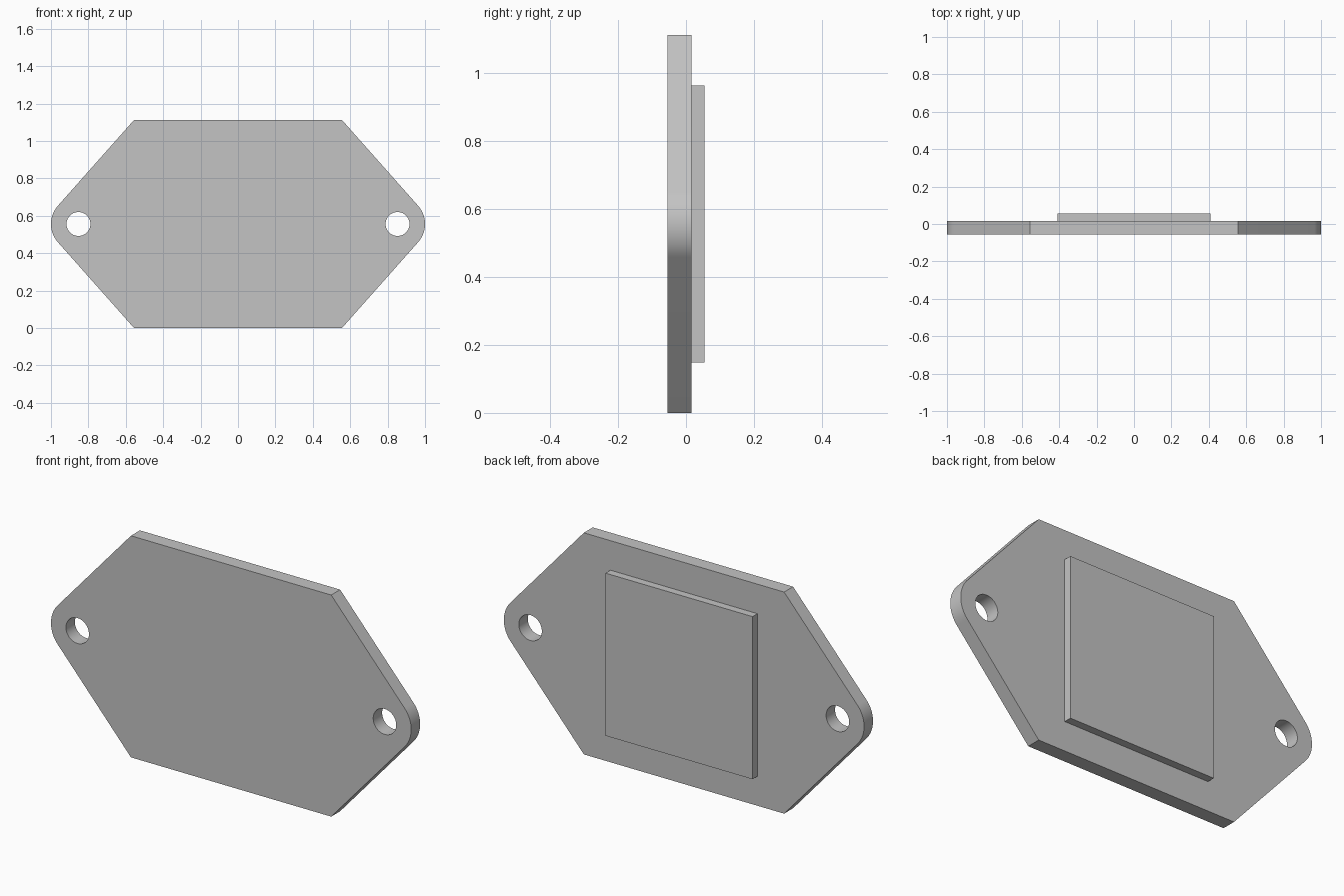
import bpy, bmesh, math
from mathutils import Vector

cube = bpy.data.objects.get("Cube")
if cube:
    bpy.data.objects.remove(cube, do_unlink=True)

HALF_HEIGHT = 0.556
CORNER_X = 0.556
HOLE_X, HOLE_R = 0.853, 0.064
TIP_R = 1 - HOLE_X
FRONT, MIDDLE, BACK = -0.055, 0.016, 0.055

grey = bpy.data.materials.new("plain grey")
grey.use_nodes = True
colour = (0.55, 0.55, 0.55, 1)
grey.diffuse_color = colour
grey.node_tree.nodes["Principled BSDF"].inputs["Base Color"].default_value = colour


def arc(cx, radius, start, end, steps):
    """Points on an arc around (cx, 0)."""
    angles = [start + (end - start) * i / steps for i in range(steps + 1)]
    return [(cx + radius * math.cos(a), radius * math.sin(a)) for a in angles]


def make_slab(name, loops, y0, y1):
    """Fill the closed x/z loops (holes included) and extrude them from y0 to y1."""
    bm = bmesh.new()
    for loop in loops:
        verts = [bm.verts.new((x, y0, z + HALF_HEIGHT)) for x, z in loop]
        for a, b in zip(verts, verts[1:] + verts[:1]):
            bm.edges.new((a, b))
    bmesh.ops.triangle_fill(bm, use_beauty=True, edges=bm.edges[:], normal=Vector((0, -1, 0)))
    result = bmesh.ops.extrude_face_region(bm, geom=bm.faces[:], use_keep_orig=True)
    moved = [g for g in result["geom"] if isinstance(g, bmesh.types.BMVert)]
    bmesh.ops.translate(bm, verts=moved, vec=(0, y1 - y0, 0))
    bmesh.ops.recalc_face_normals(bm, faces=bm.faces[:])
    mesh = bpy.data.meshes.new(name)
    bm.to_mesh(mesh)
    bm.free()
    mesh.materials.append(grey)
    obj = bpy.data.objects.new(name, mesh)
    bpy.context.collection.objects.link(obj)
    bpy.ops.object.select_all(action="DESELECT")
    obj.select_set(True)
    bpy.context.view_layer.objects.active = obj
    bpy.ops.object.shade_smooth_by_angle(angle=math.radians(30))
    return obj


# Flange plate: slanted sides run tangent into rounded tips around the holes
to_corner = Vector((CORNER_X - HOLE_X, HALF_HEIGHT))
tangent = math.atan2(to_corner.y, to_corner.x) - math.acos(TIP_R / to_corner.length)
right_half = [(CORNER_X, -HALF_HEIGHT),
              *arc(HOLE_X, TIP_R, -tangent, tangent, 24),
              (CORNER_X, HALF_HEIGHT)]
outline = right_half + [(-x, -z) for x, z in right_half]
holes = [arc(side * HOLE_X, HOLE_R, 0, math.tau, 48)[:-1] for side in (1, -1)]
make_slab("flange_plate", [outline, *holes], FRONT, MIDDLE)

# Raised rectangular pad on the back
pad = [(-0.408, -0.408), (0.408, -0.408), (0.408, 0.408), (-0.408, 0.408)]
make_slab("back_pad", [pad], MIDDLE, BACK)
